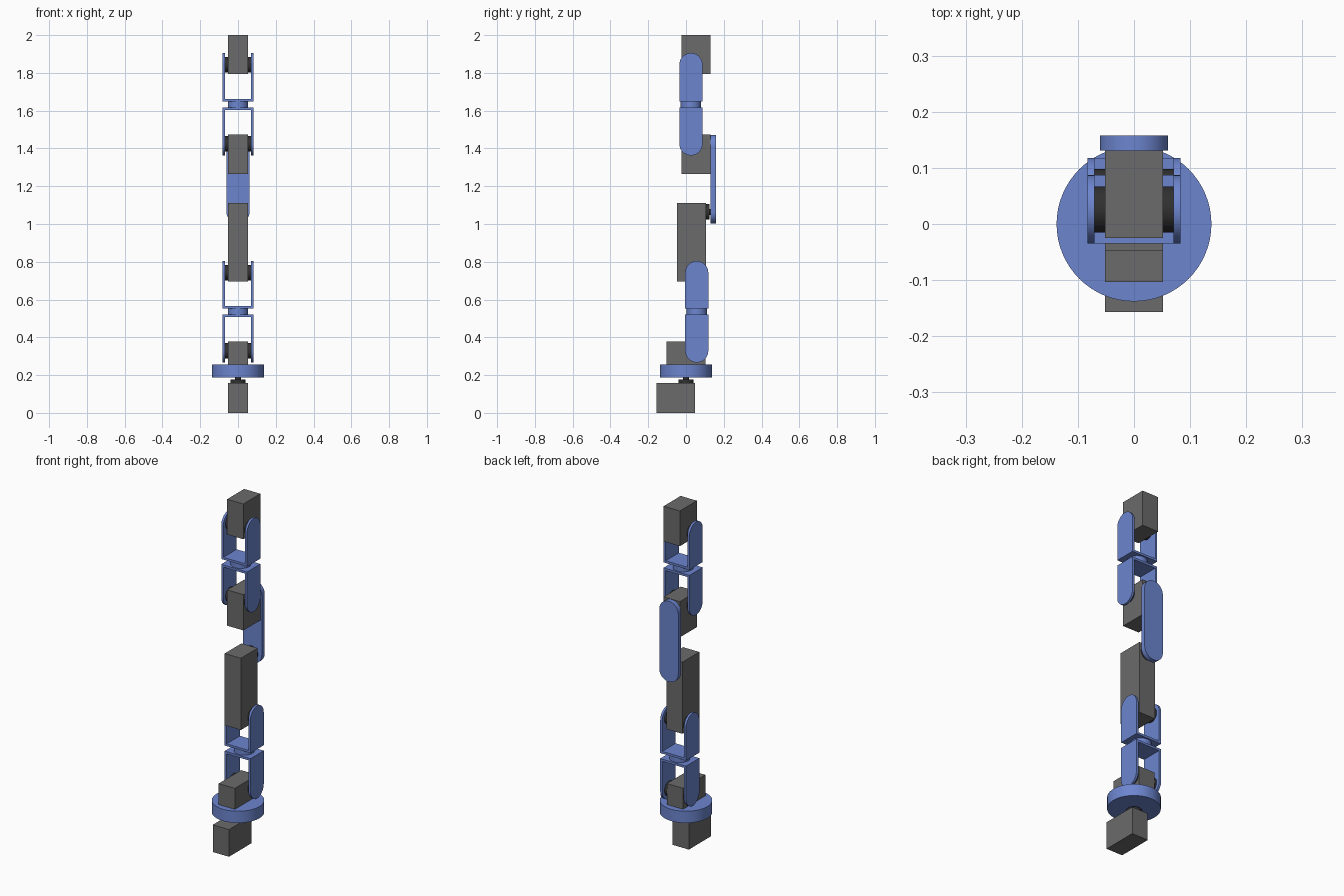
import bpy
import bmesh
import math
from mathutils import Matrix, Vector

cube = bpy.data.objects.get("Cube")
if cube:
    bpy.data.objects.remove(cube, do_unlink=True)


def material(name, rgb):
    mat = bpy.data.materials.new(name)
    mat.use_nodes = True
    mat.diffuse_color = (*rgb, 1)
    mat.node_tree.nodes["Principled BSDF"].inputs["Base Color"].default_value = (*rgb, 1)
    return mat


BLUE = material("bracket blue", (0.15, 0.235, 0.62))
GREY = material("motor grey", (0.145, 0.145, 0.145))
BLACK = material("horn black", (0.03, 0.03, 0.03))

HALF = 0.052     # motor half width
OUTER = 0.083    # bracket half width
WALL = 0.013     # bracket sheet thickness
R = 0.061        # bracket end radius
HORN = 0.041     # horn radius


def finish(name, bm, mat, smooth=False):
    bmesh.ops.recalc_face_normals(bm, faces=bm.faces)
    mesh = bpy.data.meshes.new(name)
    bm.to_mesh(mesh)
    bm.free()
    mesh.materials.append(mat)
    obj = bpy.data.objects.new(name, mesh)
    bpy.context.collection.objects.link(obj)
    if smooth:
        bpy.ops.object.select_all(action='DESELECT')
        obj.select_set(True)
        bpy.context.view_layer.objects.active = obj
        bpy.ops.object.shade_smooth_by_angle(angle=math.radians(35))
    return obj


def add_box(bm, x, y, z):
    size = (x[1] - x[0], y[1] - y[0], z[1] - z[0])
    centre = Vector((x[0] + x[1], y[0] + y[1], z[0] + z[1])) / 2
    bmesh.ops.create_cube(bm, size=1, matrix=Matrix.Translation(centre) @ Matrix.Diagonal((*size, 1)))


def motor(name, y, z):
    bm = bmesh.new()
    add_box(bm, (-HALF, HALF), y, z)
    finish(name, bm, GREY)


def cylinder(name, radius, start, end, mat):
    start, end = Vector(start), Vector(end)
    axis = end - start
    turn = axis.to_track_quat('Z', 'Y').to_matrix().to_4x4()
    bm = bmesh.new()
    bmesh.ops.create_cone(bm, cap_ends=True, segments=64, radius1=radius, radius2=radius,
                          depth=axis.length,
                          matrix=Matrix.Translation((start + end) / 2) @ turn)
    finish(name, bm, mat, True)


def arc(centre, z, start):
    """Half circle of radius R as (horizontal, z) pairs."""
    steps = 24
    return [(centre + R * math.cos(start + math.pi * i / steps),
             z + R * math.sin(start + math.pi * i / steps)) for i in range(steps + 1)]


def add_plate(bm, points, offset, depth):
    face = bm.faces.new([bm.verts.new(p) for p in points])
    moved = bmesh.ops.extrude_face_region(bm, geom=[face])["geom"]
    verts = [v for v in moved if isinstance(v, bmesh.types.BMVert)]
    bmesh.ops.translate(bm, verts=verts, vec=offset * depth)


def bracket(name, y, web, tip):
    """U bracket: flat web at one height, two arms rounded at the tip."""
    up = 1 if tip > web else -1
    outline = arc(y, tip - up * R, 0 if up > 0 else math.pi)
    outline += [(y - up * R, web), (y + up * R, web)]
    bm = bmesh.new()
    for x in (-OUTER, OUTER - WALL):
        add_plate(bm, [(x, a, b) for a, b in outline], Vector((1, 0, 0)), WALL)
    add_box(bm, (WALL - OUTER, OUTER - WALL), (y - R, y + R), sorted((web, web + up * WALL)))
    finish(name, bm, BLUE, True)


def side_horns(name, y, z):
    for side, sign in (("left", 1), ("right", -1)):
        cylinder(f"{name}_{side}", HORN, (sign * HALF, y, z),
                 (sign * (OUTER - WALL), y, z), BLACK)


# Base motor and turntable
motor("base_motor", (-0.157, 0.048), (0, 0.158))
cylinder("base_horn", HORN, (0, 0, 0.158), (0, 0, 0.177), BLACK)
cylinder("base_shaft", 0.016, (0, 0, 0.177), (0, 0, 0.188), BLACK)
cylinder("turntable", 0.138, (0, 0, 0.187), (0, 0, 0.255), BLUE)

# Shoulder
motor("shoulder_motor", (-0.103, 0.102), (0.22, 0.377))
side_horns("shoulder_horn", 0.057, 0.328)
bracket("shoulder_bracket", 0.057, 0.52, 0.267)
cylinder("lower_spacer", 0.054, (0, 0.057, 0.52), (0, 0.057, 0.552), BLUE)
bracket("upper_arm_bracket", 0.057, 0.552, 0.804)

# Elbow body and rear link
motor("elbow_motor", (-0.048, 0.106), (0.695, 1.112))
side_horns("elbow_horn", 0.057, 0.743)
cylinder("rear_horn", HORN, (0, 0.106, 1.064), (0, 0.125, 1.064), BLACK)
cylinder("rear_shaft", 0.016, (0, 0.125, 1.064), (0, 0.131, 1.064), BLACK)
bm = bmesh.new()
link = arc(0, 1.411, 0) + arc(0, 1.064, math.pi)
add_plate(bm, [(a, 0.131, b) for a, b in link], Vector((0, 1, 0)), 0.027)
finish("rear_link", bm, BLUE, True)

# Wrist
motor("wrist_motor", (-0.025, 0.131), (1.265, 1.473))
side_horns("wrist_horn", 0.026, 1.424)
bracket("wrist_bracket", 0.026, 1.617, 1.363)
cylinder("upper_spacer", 0.054, (0, 0.026, 1.617), (0, 0.026, 1.648), BLUE)
bracket("hand_bracket", 0.026, 1.648, 1.905)

# End motor
side_horns("hand_horn", 0.026, 1.843)
motor("hand_motor", (-0.025, 0.131), (1.795, 2.0))
